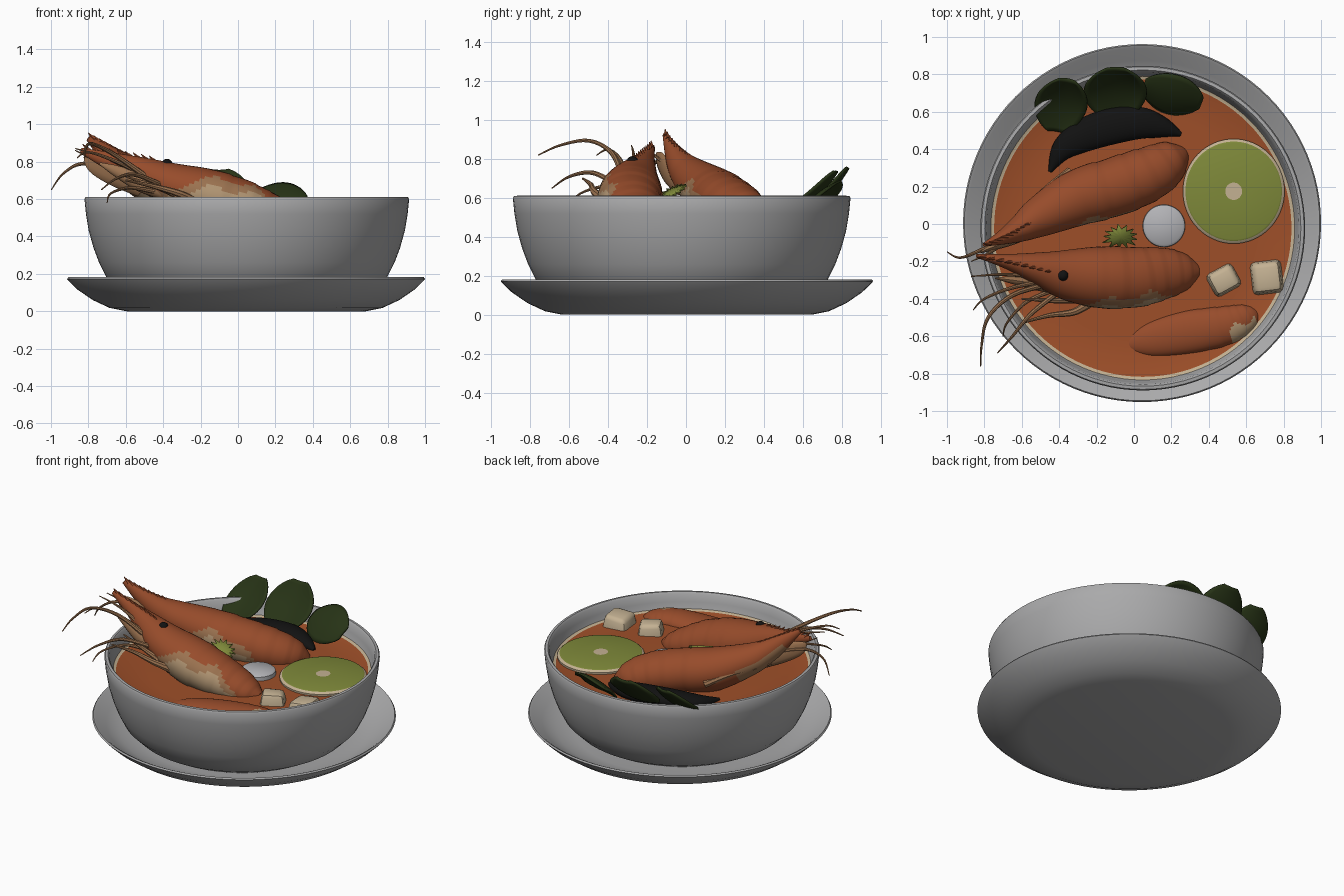
import bpy, bmesh, math, random
from mathutils import Vector

if "Cube" in bpy.data.objects:
    bpy.data.objects.remove(bpy.data.objects["Cube"])

random.seed(4)
M = {}
for n, c in {"glaze_grey": (.40, .40, .405), "soup_orange": (.34, .078, .022),
             "shell_orange": (.31, .072, .024), "tan": (.33, .17, .08),
             "pale_flesh": (.44, .30, .17), "cream": (.55, .44, .29),
             "leaf_green": (.02, .033, .008), "lime_green": (.21, .25, .042),
             "black": (.006, .006, .006), "onion_white": (.45, .45, .47)}.items():
    m = bpy.data.materials.new(n)
    m.diffuse_color = (*c, 1)
    m.use_nodes = True
    m.node_tree.nodes["Principled BSDF"].inputs["Base Color"].default_value = m.diffuse_color
    M[n] = m


def finish(name, bm, mats, angle=40):
    bmesh.ops.recalc_face_normals(bm, faces=bm.faces)
    me = bpy.data.meshes.new(name)
    bm.to_mesh(me)
    bm.free()
    for k in mats:
        me.materials.append(M[k])
    for p in me.polygons:
        p.use_smooth = True
    me.set_sharp_from_angle(angle=math.radians(angle))
    ob = bpy.data.objects.new(name, me)
    bpy.context.collection.objects.link(ob)
    return ob


def lathe(name, prof, cx, cy, mats, idx=None, n=96, sy=1):
    """Spin a (radius, z) profile; idx gives a material per profile segment."""
    bm = bmesh.new()
    rings = []
    for r, z in prof:
        if r == 0:
            rings.append([bm.verts.new((cx, cy, z))] * n)
        else:
            rings.append([bm.verts.new((cx + r * math.cos(i * math.tau / n),
                                        cy + r * sy * math.sin(i * math.tau / n), z)) for i in range(n)])
    for k in range(len(rings) - 1):
        a, b = rings[k], rings[k + 1]
        for i in range(n):
            j = (i + 1) % n
            vs = list(dict.fromkeys([a[i], a[j], b[j], b[i]]))
            f = bm.faces.new(vs)
            f.material_index = idx[k] if idx else 0
    return finish(name, bm, mats)


def spline(P, u):
    """Catmull-Rom through tuples of any size."""
    k = min(int(u), len(P) - 2)
    t = u - k
    a, b, c, d = P[max(k - 1, 0)], P[k], P[k + 1], P[min(k + 2, len(P) - 1)]
    return [.5 * (2 * q + (r - p) * t + (2 * p - 5 * q + 4 * r - s) * t * t + (3 * q - p - 3 * r + s) * t ** 3)
            for p, q, r, s in zip(a, b, c, d)]


def loft(name, P, mats, rule=None, steps=24, n=12, ridge=None):
    """Elliptical tube through (x, y, z, half width, half height) points."""
    bm = bmesh.new()
    S = [spline(P, (len(P) - 1) * i / steps) for i in range(steps + 1)]
    rings = []
    for i, s in enumerate(S):
        T = Vector(S[min(i + 1, steps)][:3]) - Vector(S[max(i - 1, 0)][:3])
        side = T.cross(Vector((0, 0, 1))).normalized()
        up = side.cross(T).normalized()
        k = ridge(i / steps) if ridge else 1
        w, h = max(s[3], .002) * k, max(s[4], .002) * k
        rings.append([bm.verts.new(Vector(s[:3]) + side * w * math.cos(a * math.tau / n)
                                   + up * h * math.sin(a * math.tau / n)) for a in range(n)])
    for i in range(steps):
        for a in range(n):
            b = (a + 1) % n
            f = bm.faces.new((rings[i][a], rings[i][b], rings[i + 1][b], rings[i + 1][a]))
            if rule:
                ang = (360 * (a + .5) / n + 180) % 360 - 180
                f.material_index = rule((i + .5) / steps, ang)
    bm.faces.new(rings[0])
    bm.faces.new(rings[-1])
    return finish(name, bm, mats)


# saucer, bowl and soup
lathe("saucer", [(0, 0), (.64, 0), (.73, .018), (.82, .06), (.90, .115), (.945, .158), (.957, .172), (.95, .182),
                 (.935, .175), (.87, .125), (.78, .08), (.66, .055), (0, .05)], .043, .005, ["glaze_grey"])
lathe("bowl", [(0, .04), (.52, .04), (.60, .065), (.68, .11), (.75, .18), (.79, .26), (.82, .34), (.845, .43),
               (.86, .52), (.868, .60), (.862, .61), (.845, .612), (.835, .60), (.825, .55), (.80, .46), (.7, .3),
               (0, .2)], .047, -.022, ["glaze_grey"])
lathe("soup", [(0, .502), (.6, .502), (.795, .50), (.812, .508)], .047, -.022, ["soup_orange", "cream"], [0, 0, 1])


# prawns: belly colours lie on the side facing -y, tan under the head
def shell_rule(t0, t1, edge):
    def rule(t, ang):
        if t0 < t < t1 and -100 < ang:
            fade = math.sin(math.pi * (t - t0) / (t1 - t0)) ** .5
            lim = -60 + (edge + 60) * fade + 9 * math.sin(t * 40)
            if ang < lim - 22:
                return 2
            if ang < lim:
                return 1
        if .12 < t < .42 and (ang < -25 or ang > 200):
            return 1
        return 0
    return rule


def segments(t):
    return 1 if t < .5 else 1.0 + .035 * (((t - .5) * 12) % 1) - .01


prawns = {
    "back_prawn": ([(-.80, -.11, .925, .010, .015), (-.70, -.07, .84, .04, .05), (-.60, -.02, .76, .075, .08),
                    (-.50, .04, .70, .11, .105), (-.30, .14, .62, .15, .14), (-.10, .20, .58, .155, .14),
                    (.08, .27, .54, .145, .13), (.20, .34, .50, .11, .10), (.27, .38, .47, .04, .04)],
                   shell_rule(.36, .72, 30)),
    "front_prawn": ([(-.84, -.17, .86, .010, .015), (-.68, -.20, .80, .04, .05), (-.52, -.235, .74, .085, .085),
                     (-.36, -.27, .68, .135, .115), (-.18, -.285, .62, .165, .145), (0, -.285, .575, .16, .135),
                     (.15, -.265, .53, .14, .11), (.27, -.255, .49, .10, .08), (.34, -.25, .47, .04, .04)],
                    shell_rule(.36, .88, 52)),
    "sunken_prawn": ([(-.06, -.65, .47, .03, .02), (.08, -.62, .485, .09, .045), (.28, -.58, .49, .115, .06),
                      (.48, -.545, .495, .105, .065), (.60, -.50, .49, .075, .05), (.66, -.47, .47, .03, .02)],
                     lambda t, a: 2 if .62 < t < .88 and 5 < a < 75 + 12 * math.sin(t * 30) else 0)}
for name, (P, rule) in prawns.items():
    loft(name, P, ["shell_orange", "tan", "pale_flesh"], rule, 72, 40, segments)
    if name == "sunken_prawn":
        continue
    # saw teeth along the head crest
    for k in range(9):
        s = spline(P, .25 + k * .27)
        x, y, z = s[0], s[1], s[2] + s[4] * .93
        loft(name + "_crest_tooth", [(x + .015, y, z - .01, .012, .014), (x - .02, y - .004, z + .025, .002, .002)],
             ["shell_orange"], steps=2, n=6)

# eyes
for e in [(-.53, .035, .775), (-.38, -.275, .785)]:
    bm = bmesh.new()
    bmesh.ops.create_uvsphere(bm, u_segments=16, v_segments=10, radius=.03)
    bmesh.ops.translate(bm, verts=bm.verts, vec=e)
    finish("prawn_eye", bm, ["black"])

# feelers and legs: start radius, then path
feelers = [
    (.014, [(-.62, -.05, .75), (-.82, -.14, .79), (-.93, -.18, .74), (-.998, -.15, .65)]),
    (.014, [(-.60, -.03, .72), (-.75, -.14, .80), (-.87, -.20, .86)]),
    (.016, [(-.45, -.32, .69), (-.65, -.38, .83), (-.78, -.50, .895), (-.815, -.65, .87), (-.82, -.76, .82)]),
    (.016, [(-.40, -.36, .67), (-.55, -.48, .73), (-.65, -.60, .71), (-.73, -.69, .65)]),
    (.014, [(-.45, -.30, .70), (-.65, -.34, .80), (-.80, -.40, .85), (-.86, -.46, .82)]),
    (.014, [(-.50, -.28, .72), (-.70, -.27, .82), (-.87, -.28, .87)]),
    (.013, [(-.45, -.36, .64), (-.58, -.42, .66), (-.68, -.53, .63), (-.70, -.60, .58)]),
    (.026, [(-.22, -.41, .58), (-.32, -.47, .63), (-.46, -.49, .67), (-.60, -.53, .70)]),
    (.024, [(-.28, -.40, .60), (-.42, -.41, .66), (-.60, -.40, .72)]),
    (.026, [(-.34, .28, .58), (-.48, .18, .65), (-.60, .08, .68)]),
    (.022, [(-.40, .22, .60), (-.52, .10, .66), (-.66, .0, .70)])]
for r, path in feelers:
    m = len(path) - 1
    loft("prawn_feeler", [(*p, r * (1 - .8 * i / m), r * (1 - .8 * i / m)) for i, p in enumerate(path)],
         ["tan"], steps=20, n=8)
# flat scales beside the mouths
loft("back_head_scale", [(-.52, -.03, .66, .03, .05), (-.66, -.09, .73, .025, .06), (-.77, -.13, .79, .015, .05),
                         (-.82, -.15, .83, .004, .01)], ["tan"])
loft("front_head_scale", [(-.38, -.34, .64, .04, .05), (-.52, -.32, .69, .035, .05), (-.65, -.30, .75, .02, .03),
                          (-.74, -.29, .79, .004, .006)], ["tan"])

# mussel shell
loft("mussel_shell", [(-.45, .28, .50, .01, .015), (-.37, .41, .52, .065, .04), (-.20, .50, .535, .095, .05),
                      (0, .54, .535, .09, .05), (.14, .52, .52, .06, .04), (.25, .48, .50, .012, .015)],
     ["black"], steps=32, n=20)


# leaves
def leaf(name, base, tip, side, cup):
    base, tip, side, cup = map(Vector, (base, tip, side, cup))
    bm = bmesh.new()
    rows = []
    for i in range(17):
        t = i / 16
        w = max(math.sin(math.pi * (.04 + .92 * t)), 0) ** .55
        rows.append([bm.verts.new(base.lerp(tip, t) + side * w * v + cup * (v * v * w - math.sin(math.pi * t)))
                     for v in [(j - 5) / 5 for j in range(11)]])
    for a, b in zip(rows, rows[1:]):
        for j in range(10):
            bm.faces.new((a[j], a[j + 1], b[j + 1], b[j]))
    ob = finish(name, bm, ["leaf_green"])
    s = ob.modifiers.new("thickness", "SOLIDIFY")
    s.thickness = .012


leaf("left_leaf", (-.42, .50, .50), (-.36, .78, .73), (.14, -.02, 0), (0, -.02, .025))
leaf("middle_leaf", (-.10, .57, .50), (-.10, .84, .75), (.17, 0, 0), (0, -.02, .025))
leaf("right_leaf", (.05, .74, .60), (.36, .64, .59), (.04, .10, .095), (0, .015, -.02))

# frilled herb sprig
bm = bmesh.new()
c = bm.verts.new((-.07, -.07, .64))
ring = []
for i in range(26):
    a = i * math.tau / 26
    r = (.11 if i % 2 else .06) * (.8 + .2 * random.random())
    dx, dy = r * math.cos(a), .65 * r * math.sin(a)
    ring.append(bm.verts.new((-.07 + dx, -.07 + dy, .64 - .25 * dx + .45 * dy)))
for i in range(26):
    bm.faces.new((c, ring[i], ring[(i + 1) % 26]))
herb = finish("herb_sprig", bm, ["lime_green"])
herb.modifiers.new("thickness", "SOLIDIFY").thickness = .015

# lime slice with pale rind and centre
lathe("lime_slice", [(0, .532), (.045, .532), (.25, .530), (.258, .527), (.272, .515), (.268, .47), (0, .46)],
      .533, .175, ["cream", "lime_green"], [0, 1, 1, 0, 0, 0], 64, 1.03)
# onion round
lathe("onion_round", [(0, .54), (.10, .538), (.112, .528), (.116, .47), (0, .46)],
      .16, -.01, ["onion_white"], None, 48)

# tofu chunks
for x, y, sx, sy, rot in [(.48, -.30, .16, .14, .5), (.71, -.285, .17, .18, .12)]:
    bm = bmesh.new()
    bmesh.ops.create_cube(bm, size=1)
    for v in bm.verts:
        v.co.x *= sx * (1.08 if v.co.z < 0 else .85)
        v.co.y *= sy * (1.08 if v.co.z < 0 else .85)
        v.co.z = .565 + .02 * random.random() if v.co.z > 0 else .44
    bmesh.ops.bevel(bm, geom=bm.edges[:], offset=.025, segments=2, affect='EDGES', profile=.5)
    ob = finish("tofu_chunk", bm, ["cream"])
    ob.location = (x, y, 0)
    ob.rotation_euler.z = rot
